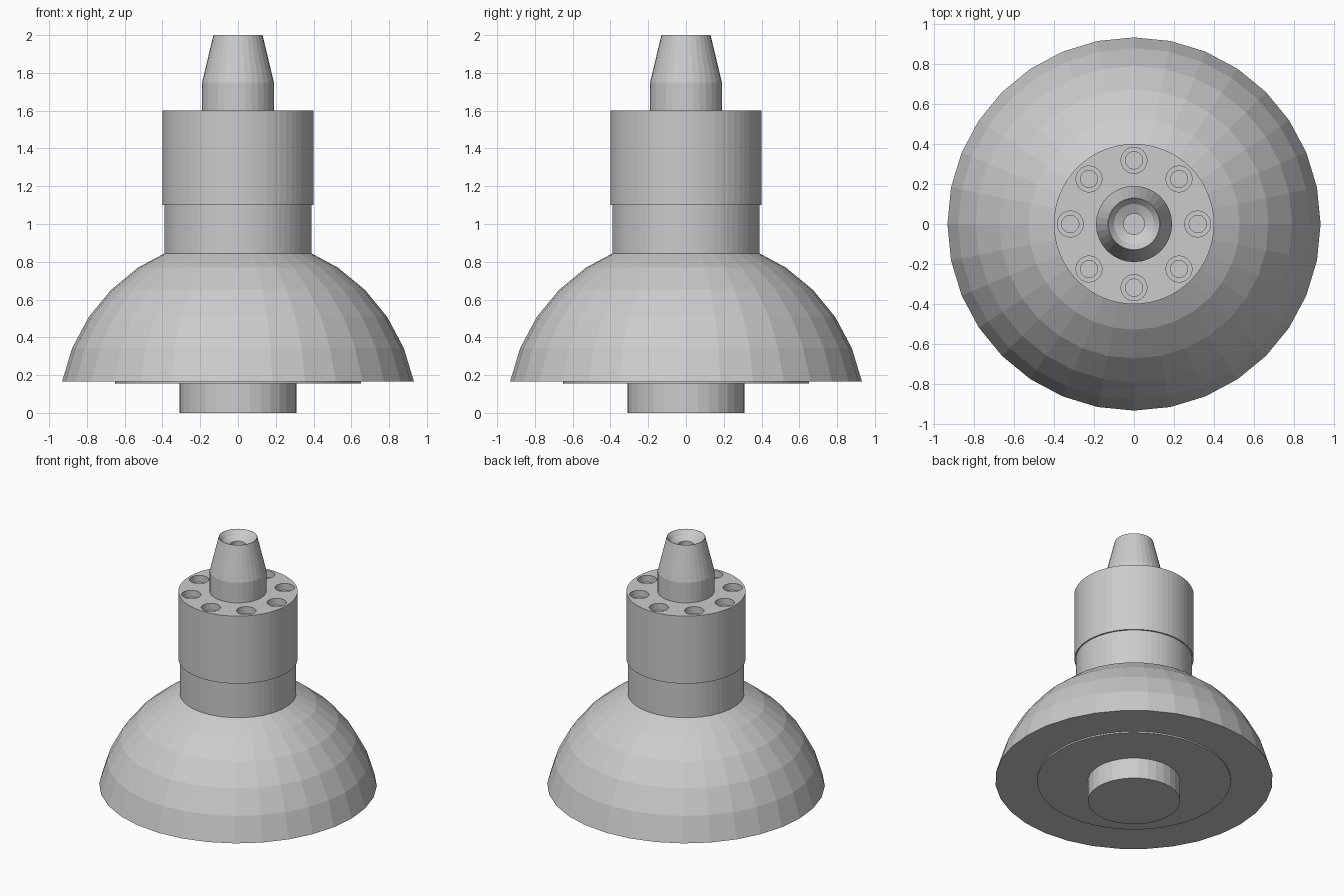
import bpy, bmesh
from math import sin, cos, pi, radians

if "Cube" in bpy.data.objects:
    bpy.data.objects.remove(bpy.data.objects["Cube"])


def lathe(bm, profile, sides, cx=0.0, cy=0.0):
    """Revolve (radius, z) points, listed top to bottom, into a closed solid."""
    rings = []
    for r, z in profile:
        if r == 0:
            rings.append([bm.verts.new((cx, cy, z))])
        else:
            rings.append([bm.verts.new((cx + r * cos(2 * pi * i / sides),
                                        cy + r * sin(2 * pi * i / sides), z))
                          for i in range(sides)])
    for a, b in zip(rings, rings[1:]):
        for i in range(sides):
            j = (i + 1) % sides
            if len(a) == 1:
                bm.faces.new((a[0], b[i], b[j]))
            elif len(b) == 1:
                bm.faces.new((a[i], b[0], a[j]))
            else:
                bm.faces.new((a[i], b[i], b[j], a[j]))
    for ring in (rings[0], rings[-1]):
        if len(ring) > 1:
            bm.faces.new(ring)


def finish(name, bm):
    bmesh.ops.recalc_face_normals(bm, faces=bm.faces)
    mesh = bpy.data.meshes.new(name)
    bm.to_mesh(mesh)
    bm.free()
    obj = bpy.data.objects.new(name, mesh)
    bpy.context.collection.objects.link(obj)
    return obj


def turned_part(name, profile, sides):
    bm = bmesh.new()
    lathe(bm, profile, sides)
    return finish(name, bm)


# Foot and thin plate beneath the dome
turned_part("foot", [(0.31, 0.17), (0.31, 0)], 32)
turned_part("base_plate", [(0.65, 0.18), (0.65, 0.155)], 64)

# Faceted dome: upper part of a 32 x 16 sphere
step = radians(11.25)
dome = [(0.95 * cos(k * step), -0.02 + 0.95 * sin(k * step)) for k in range(7, 0, -1)]
turned_part("dome", [(0, 0.93)] + dome, 32)

# Neck and slightly wider barrel
turned_part("neck", [(0.39, 1.11), (0.39, 0.83)], 64)
barrel = turned_part("barrel", [(0.40, 1.6), (0.40, 1.1)], 64)

# Ring of eight stepped holes in the barrel top
bm = bmesh.new()
for i in range(8):
    a = i * pi / 4
    lathe(bm, [(0.065, 1.65), (0.065, 1.55), (0.043, 1.55), (0.043, 1.50)], 24,
          0.318 * cos(a), 0.318 * sin(a))
cutter = finish("hole_cutter", bm)
cutter.hide_render = True
mod = barrel.modifiers.new("holes", 'BOOLEAN')
mod.operation = 'DIFFERENCE'
mod.solver = 'EXACT'
mod.object = cutter
bpy.context.view_layer.objects.active = barrel
bpy.ops.object.modifier_apply(modifier=mod.name)
bpy.data.objects.remove(cutter)

# Tapered nozzle with a dished mouth and small bore
turned_part("nozzle", [(0, 1.86), (0.052, 1.86), (0.052, 1.945), (0.10, 1.968),
                       (0.128, 2.0), (0.13, 2.0), (0.19, 1.75), (0.19, 1.59)], 32)
